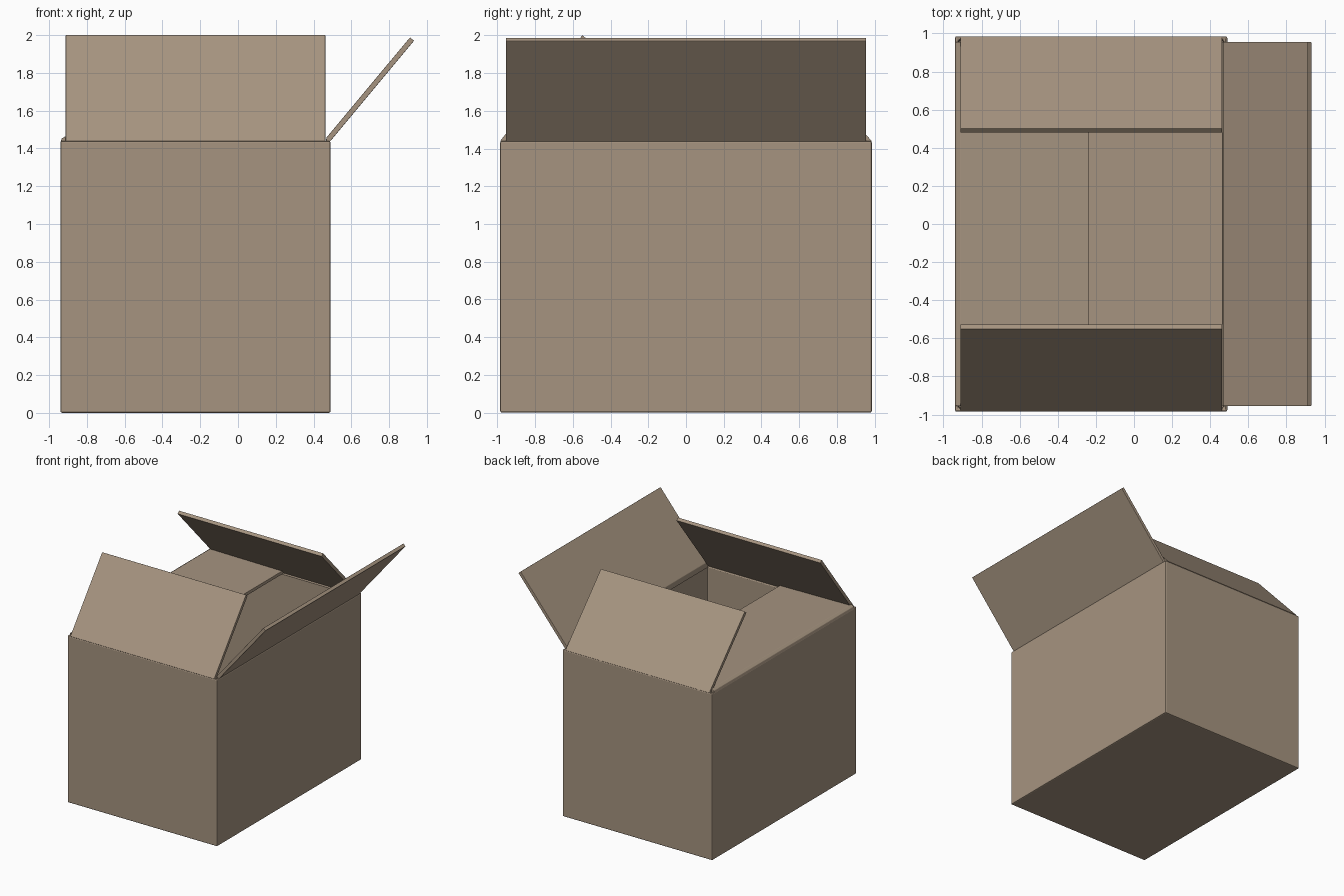
import bpy, bmesh
from mathutils import Vector

if "Cube" in bpy.data.objects:
    bpy.data.objects.remove(bpy.data.objects["Cube"])

T = 0.028            # board thickness
TOP = 1.44           # height of the walls
X0, X1, Y = -0.94, 0.49, 0.985

card = bpy.data.materials.new("cardboard brown")
card.use_nodes = True
COLOUR = (0.381, 0.296, 0.216, 1)
card.diffuse_color = COLOUR
card.node_tree.nodes["Principled BSDF"].inputs["Base Color"].default_value = COLOUR


def finish(name, bm, bevel):
    """Turn a bmesh into a softly bevelled cardboard object."""
    bmesh.ops.recalc_face_normals(bm, faces=bm.faces)
    mesh = bpy.data.meshes.new(name)
    bm.to_mesh(mesh)
    bm.free()
    mesh.materials.append(card)
    obj = bpy.data.objects.new(name, mesh)
    bpy.context.collection.objects.link(obj)
    mod = obj.modifiers.new("soft edges", "BEVEL")
    mod.width = bevel
    mod.segments = 2
    mod.limit_method = "ANGLE"
    return obj


def flap(name, profile, axis, lo, hi):
    """Extrude a (side, z) profile along the hinge axis."""
    bm = bmesh.new()
    place = (lambda s, z: (lo, s, z)) if axis == "x" else (lambda s, z: (s, lo, z))
    face = bm.faces.new([bm.verts.new(place(*p)) for p in profile])
    out = bmesh.ops.extrude_face_region(bm, geom=[face])
    step = Vector((hi - lo, 0, 0)) if axis == "x" else Vector((0, hi - lo, 0))
    bmesh.ops.translate(bm, vec=step,
                        verts=[g for g in out["geom"] if isinstance(g, bmesh.types.BMVert)])
    return finish(name, bm, 0.003)


def board(hinge, tip, inward):
    """Profile of a straight flap; inward is the side the thickness goes to."""
    h, t = Vector(hinge), Vector(tip)
    d = (t - h).normalized()
    n = Vector((d.y, -d.x)) * T * inward
    return [h, t, t + n, h + n, h + Vector((T * inward, -T))]


# Open-topped box: outer block with the top inset and pushed down to the floor
bm = bmesh.new()
bmesh.ops.create_cube(bm, size=1)
for v in bm.verts:
    v.co = ((X0 + X1) / 2 + v.co.x * (X1 - X0), v.co.y * 2 * Y, (v.co.z + 0.5) * TOP)
top = max(bm.faces, key=lambda f: f.calc_center_median().z)
bmesh.ops.inset_region(bm, faces=[top], thickness=T)
cavity = bmesh.ops.extrude_discrete_faces(bm, faces=[top])["faces"][0]
for v in cavity.verts:
    v.co.z = T
finish("box_body", bm, 0.009)

# Front and back flaps lean inward
flap("front_flap", board((-Y, TOP), (-0.55, 2.0), 1), "x", X0 + T, X1 - T)
flap("back_flap", board((Y, TOP), (0.5, 1.957), -1), "x", X0 + T, X1 - T)

# Right flap is swung outward, away from the opening
right = board((X1, TOP), (0.932, 1.97), -1)
flap("right_flap", right, "y", -0.955, 0.955)

# Left flap lies folded almost flat over the opening
left = [(X0, TOP - 0.01), (X0 + 0.006, TOP + 0.012), (X0 + T, TOP + 0.025),
        (-0.235, TOP + 0.01), (-0.235, TOP + 0.01 - T), (X0 + T, TOP - 0.01)]
flap("left_flap", left, "y", -0.955, 0.955)
